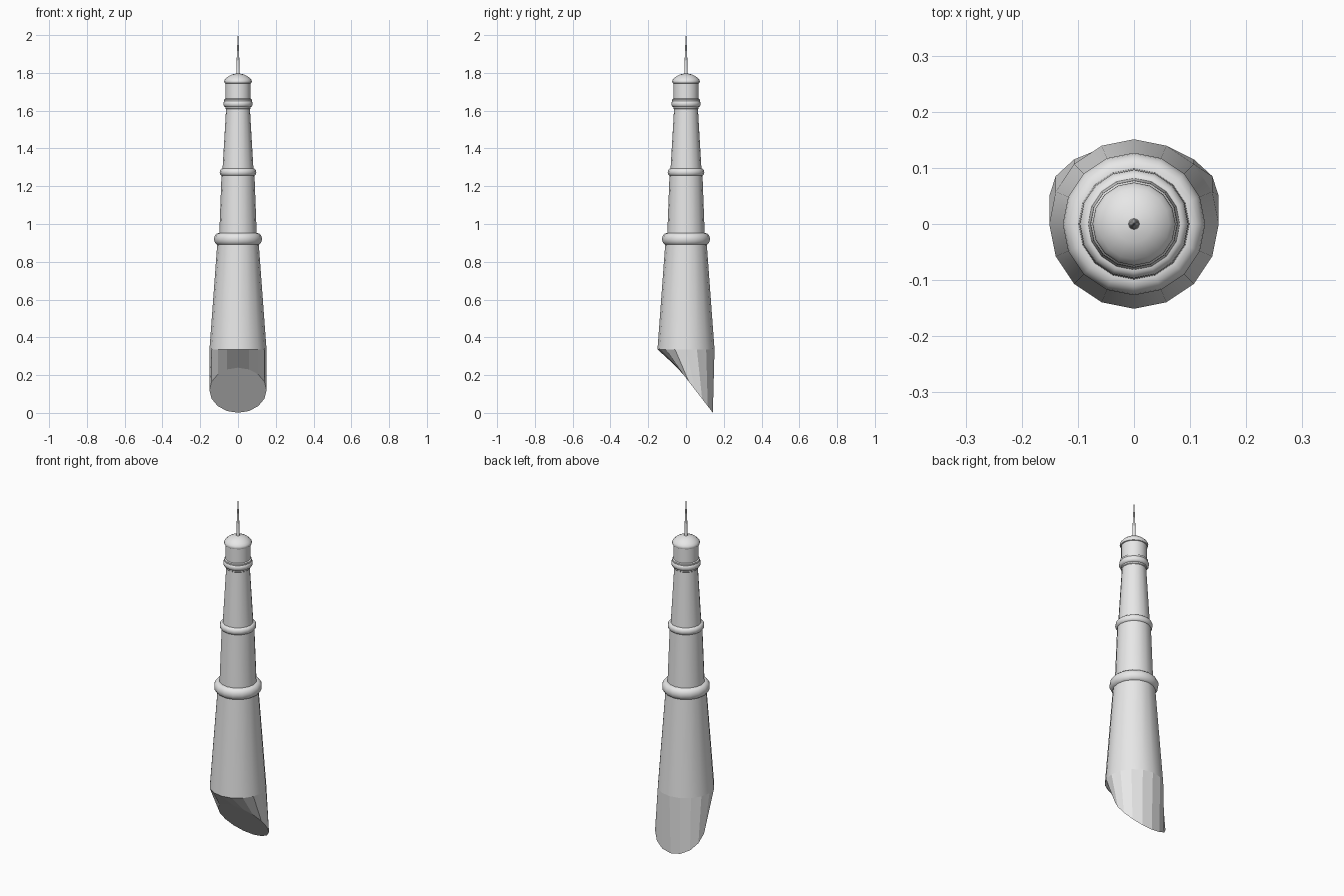
import bpy, bmesh, math

if "Cube" in bpy.data.objects:
    bpy.data.objects.remove(bpy.data.objects["Cube"])

SIDES = 16

stone = bpy.data.materials.new("light grey stone")
stone.diffuse_color = (0.8, 0.8, 0.8, 1)
stone.use_nodes = True
stone.node_tree.nodes["Principled BSDF"].inputs["Base Color"].default_value = stone.diffuse_color


def finish(bm, name, smooth):
    bmesh.ops.recalc_face_normals(bm, faces=bm.faces[:])
    me = bpy.data.meshes.new(name)
    bm.to_mesh(me)
    bm.free()
    ob = bpy.data.objects.new(name, me)
    bpy.context.collection.objects.link(ob)
    me.materials.append(stone)
    if smooth:
        bpy.ops.object.select_all(action='DESELECT')
        ob.select_set(True)
        bpy.context.view_layer.objects.active = ob
        bpy.ops.object.shade_smooth_by_angle(angle=math.radians(40))
    return ob


def circle(r, z, n=SIDES):
    return [(r * math.cos(2 * math.pi * i / n), r * math.sin(2 * math.pi * i / n), z)
            for i in range(n)]


def bridge(name, loops, smooth=True, cap_bottom=True, cap_top=True):
    """Skin a stack of equal-count loops."""
    bm = bmesh.new()
    rings = [[bm.verts.new(p) for p in loop] for loop in loops]
    n = len(rings[0])
    for a, b in zip(rings, rings[1:]):
        for i in range(n):
            j = (i + 1) % n
            bm.faces.new((a[i], a[j], b[j], b[i]))
    if cap_bottom:
        bm.faces.new(rings[0][::-1])
    if cap_top:
        bm.faces.new(rings[-1])
    return finish(bm, name, smooth)


def lathe(name, profile, **kw):
    return bridge(name, [circle(r, z) for r, z in profile], **kw)


def moulding(name, z0, z1, r_in, r_out, steps=8):
    """Half-round ring around the shaft."""
    zc, h = (z0 + z1) / 2, (z1 - z0) / 2
    pts = [(r_in, z0)]
    for k in range(steps + 1):
        a = -math.pi / 2 + math.pi * k / steps
        pts.append((r_out - h * 0.8 + h * 0.8 * math.cos(a), zc + h * math.sin(a)))
    pts.append((r_in, z1))
    lathe(name, pts, cap_bottom=False, cap_top=False)


# Slanted bracket foot: a tilted disc joined to the round shaft base
base = circle(0.151, 0.336)
tilted = [(x, 0.05 + 0.61 * y, 0.12 - 0.79 * y) for x, y, z in base]
bridge("slanted_foot", [tilted, base], smooth=False, cap_top=False)

# Tapering shafts
lathe("lower_shaft", [(0.151, 0.336), (0.108, 0.92)], cap_bottom=False)
lathe("middle_shaft", [(0.1, 0.92), (0.087, 1.27)])
lathe("upper_shaft", [(0.083, 1.27), (0.062, 1.63)])

# Round mouldings
moulding("lower_ring", 0.888, 0.952, 0.095, 0.127)
moulding("middle_ring", 1.254, 1.294, 0.075, 0.097)
moulding("balcony_ring", 1.618, 1.655, 0.055, 0.078)

# Collars above and below the balcony ring
lathe("balcony_neck", [(0.060, 1.605), (0.067, 1.611), (0.067, 1.63)])
lathe("balcony_rim", [(0.07, 1.645), (0.073, 1.652), (0.073, 1.66), (0.066, 1.664)])

# Top drum and domed roof
lathe("drum", [(0.067, 1.65), (0.067, 1.75)])
lathe("dome", [(0.066, 1.744), (0.071, 1.746), (0.074, 1.754), (0.071, 1.763), (0.063, 1.772),
               (0.050, 1.783), (0.033, 1.791), (0.016, 1.795), (0.004, 1.797)])

# Needle spire
lathe("spire", [(0.011, 1.79), (0.009, 1.80), (0.008, 1.84), (0.006, 1.90), (0.0035, 1.96),
                (0.001, 2.0)])
